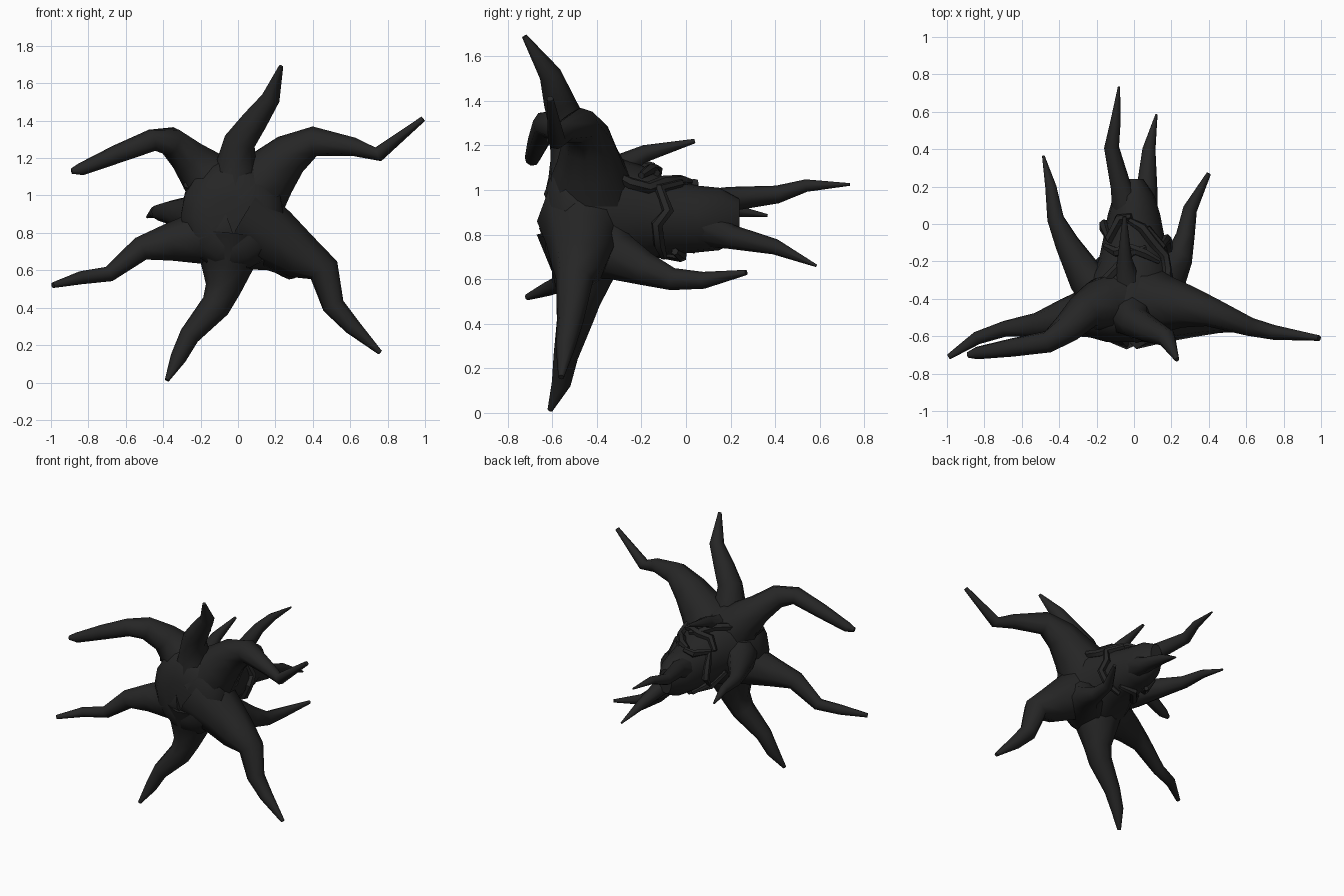
import bpy, bmesh, math
from mathutils import Vector

black = bpy.data.materials.new("charcoal black")
black.diffuse_color = (0.019, 0.019, 0.019, 1)


def skin(name, rings, angle=50):
    """Closed skin over a list of vertex rings."""
    bm = bmesh.new()
    loops = [[bm.verts.new(p) for p in r] for r in rings]
    n = len(loops[0])
    for a, b in zip(loops, loops[1:]):
        for i in range(n):
            j = (i + 1) % n
            bm.faces.new((a[i], a[j], b[j], b[i]))
    bm.faces.new(loops[0])
    bm.faces.new(loops[-1])
    bmesh.ops.recalc_face_normals(bm, faces=bm.faces)
    me = bpy.data.meshes.new(name)
    bm.to_mesh(me)
    bm.free()
    me.materials.append(black)
    ob = bpy.data.objects.new(name, me)
    bpy.context.collection.objects.link(ob)
    bpy.ops.object.select_all(action='DESELECT')
    ob.select_set(True)
    bpy.context.view_layer.objects.active = ob
    bpy.ops.object.shade_smooth_by_angle(angle=math.radians(angle))
    return ob


def tube(name, path, radii, sides=8):
    """Bent tapering limb along a path."""
    pts = [Vector(p) for p in path]
    rings, u = [], None
    for i, p in enumerate(pts):
        t = (pts[min(i + 1, len(pts) - 1)] - pts[max(i - 1, 0)]).normalized()
        if u is None:
            u = t.orthogonal()
        u = (u - t * u.dot(t)).normalized()
        v = t.cross(u)
        rings.append([p + radii[i] * (u * math.cos(k * math.tau / sides) + v * math.sin(k * math.tau / sides))
                      for k in range(sides)])
    return skin(name, rings)


# Body: y, centre x, centre z, half width, half height
BODY = [(-.63, -.03, .86, .12, .14), (-.605, -.03, .88, .21, .23), (-.54, -.03, .89, .275, .295),
        (-.43, -.03, .9, .275, .3), (-.33, -.02, .9, .24, .26), (-.2, 0, .9, .19, .21),
        (-.08, 0, .88, .165, .17), (.05, 0, .87, .14, .15), (.15, 0, .87, .11, .14), (.24, 0, .87, .05, .09)]


def body_point(deg, y, lift=0.0):
    for a, b in zip(BODY, BODY[1:]):
        if a[0] <= y <= b[0]:
            f = (y - a[0]) / (b[0] - a[0])
            cx, cz, rx, rz = (a[k] + f * (b[k] - a[k]) for k in range(1, 5))
            t = math.radians(deg)
            return Vector((cx + (rx + lift) * math.cos(t), y, cz + (rz + lift) * math.sin(t)))


skin("body", [[body_point(k * 22.5, s[0]) for k in range(16)] for s in BODY])

# Six big front tentacles
tube("top_tentacle",
     [(-.02, -.47, 1.0), (-.01, -.5, 1.16), (.01, -.53, 1.29), (.09, -.57, 1.4), (.175, -.61, 1.52), (.23, -.725, 1.69)],
     [.16, .11, .085, .07, .05, .012])
tube("upper_right_tentacle",
     [(.04, -.42, .97), (.18, -.43, 1.12), (.28, -.44, 1.22), (.41, -.47, 1.29), (.62, -.55, 1.26), (.75, -.58, 1.22),
      (.99, -.61, 1.41)],
     [.22, .15, .115, .08, .05, .04, .015])
tube("lower_right_tentacle",
     [(.03, -.46, .87), (.2, -.47, .77), (.34, -.48, .67), (.46, -.5, .6), (.51, -.52, .41), (.61, -.54, .3),
      (.76, -.56, .16)],
     [.21, .16, .125, .085, .06, .045, .013])
tube("bottom_tentacle",
     [(-.04, -.46, .8), (-.06, -.46, .62), (-.08, -.48, .5), (-.12, -.5, .41), (-.26, -.54, .25), (-.32, -.56, .13),
      (-.38, -.61, .012)],
     [.21, .14, .095, .08, .055, .043, .012])
tube("lower_left_tentacle",
     [(-.05, -.46, .83), (-.22, -.47, .77), (-.37, -.5, .75), (-.52, -.54, .715), (-.69, -.56, .58), (-.84, -.61, .56),
      (-.99, -.71, .52)],
     [.2, .14, .1, .065, .042, .035, .015])
tube("upper_left_tentacle",
     [(-.06, -.42, .98), (-.18, -.43, 1.12), (-.27, -.47, 1.21), (-.36, -.56, 1.29), (-.46, -.63, 1.295),
      (-.65, -.66, 1.22), (-.84, -.69, 1.14), (-.89, -.7, 1.13)],
     [.2, .14, .1, .08, .06, .05, .034, .015])

# Trailing back tentacles
tube("back_upper_tentacle",
     [(-.02, .05, .9), (-.07, .2, .96), (-.12, .41, .98), (-.1, .54, 1.02), (-.08, .735, 1.025)],
     [.1, .055, .04, .028, .006])
tube("back_lower_tentacle",
     [(.03, .03, .85), (.07, .2, .79), (.08, .4, .745), (.12, .585, .66)], [.1, .055, .035, .006])
tube("left_side_tentacle",
     [(-.1, -.42, .9), (-.26, -.28, .9), (-.36, -.1, .91), (-.42, .03, .91), (-.445, .2, .91), (-.485, .365, .885)],
     [.17, .1, .065, .045, .03, .007])
tube("right_side_tentacle",
     [(.08, -.42, .78), (.17, -.3, .7), (.24, -.18, .645), (.275, -.06, .6), (.3, .08, .595), (.4, .27, .63)],
     [.2, .11, .075, .05, .038, .012])
tube("top_spike",
     [(-.03, -.38, 1.05), (-.04, -.27, 1.11), (-.05, -.18, 1.165), (-.05, .04, 1.22)], [.12, .06, .038, .01])

# Thin vines creeping over the body: (angle, y) pairs
VINES = [
    [(40, -.33), (33, -.25), (33, -.17), (55, -.1), (75, -.02), (100, .02)],
    [(65, -.02), (38, -.12), (8, -.08), (-12, -.13), (-42, -.12), (-75, -.1)],
    [(148, -.5), (150, -.42), (130, -.33), (110, -.22), (95, -.15), (70, -.13)],
    [(95, .04), (120, .03), (138, -.08), (165, -.02), (190, 0), (215, -.06), (240, .04)],
    [(145, -.12), (120, -.15), (95, -.13), (72, -.16), (48, -.2)],
    [(200, -.2), (235, -.14), (265, -.02), (300, -.05)],
]
for i, v in enumerate(VINES):
    path = [body_point(a, y, .012) for a, y in v]
    tube("vine_%d" % (i + 1), path, [.018] + [.027] * (len(path) - 2) + [.016], 6)
